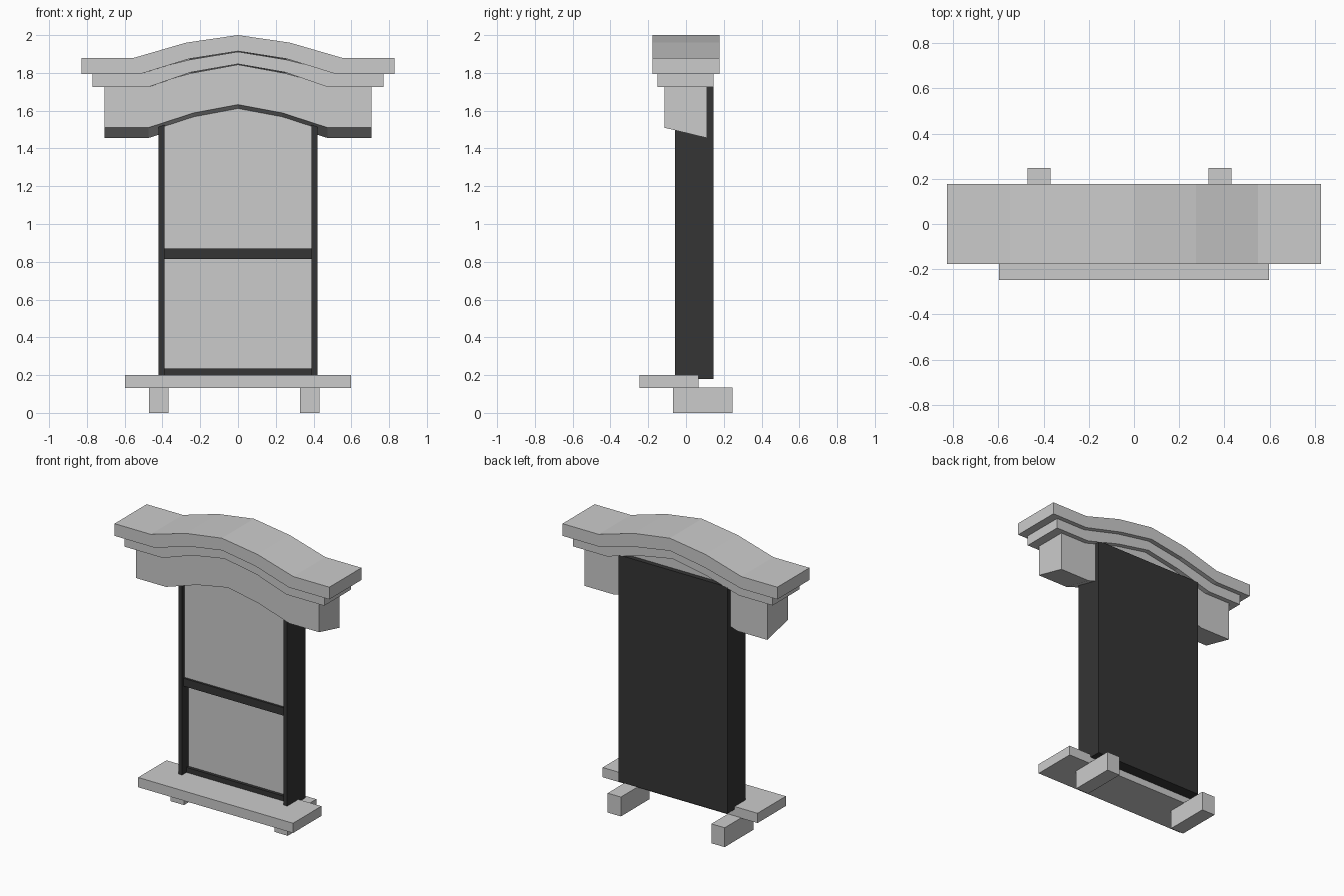
import bpy

if "Cube" in bpy.data.objects:
    bpy.data.objects.remove(bpy.data.objects["Cube"])


def paint(obj, mat):
    if mat:
        obj.data.materials.append(mat)
    return obj


def make(name, verts, faces, mat=None):
    mesh = bpy.data.meshes.new(name)
    mesh.from_pydata(verts, [], faces)
    mesh.update()
    obj = bpy.data.objects.new(name, mesh)
    bpy.context.collection.objects.link(obj)
    return paint(obj, mat)


def box(name, x, y, z, mat=None):
    v = [(a, b, c) for a in x for b in y for c in z]
    f = [(0, 1, 3, 2), (4, 6, 7, 5), (0, 4, 5, 1), (2, 3, 7, 6), (0, 2, 6, 4), (1, 5, 7, 3)]
    return make(name, v, f, mat)


def mirrored(half):
    """Left half profile (ending at x = 0) continued to the right."""
    return half + [(-x, z) for x, z in reversed(half[:-1])]


def arched(name, y0, y1, top, low_front, low_back):
    """Arched moulding: common top profile, separate lower edges front and back."""
    top, lf, lb = mirrored(top), mirrored(low_front), mirrored(low_back)
    n = len(top)
    v = ([(x, y0, z) for x, z in top] + [(x, y1, z) for x, z in top]
         + [(x, y0, z) for x, z in lf] + [(x, y1, z) for x, z in lb])
    tf, tb, bf, bb = 0, n, 2 * n, 3 * n
    faces = [(bf, tf, tb, bb), (bf + n - 1, bb + n - 1, tb + n - 1, tf + n - 1)]
    for i in range(n - 1):
        j = i + 1
        faces += [(tf + i, tf + j, tb + j, tb + i), (bf + i, bb + i, bb + j, bf + j),
                  (bf + i, bf + j, tf + j, tf + i), (bb + i, tb + i, tb + j, bb + j)]
    return make(name, v, faces)


def material(name, g):
    m = bpy.data.materials.new(name)
    m.diffuse_color = (g, g, g, 1)
    m.use_nodes = True
    m.node_tree.nodes["Principled BSDF"].inputs["Base Color"].default_value = m.diffuse_color
    return m


dark = material("dark_frame", 0.035)
pane = material("pane_grey", 0.57)

# Arched head: cap, middle moulding, deep lintel with sloping underside
arched("head_cap", -0.177, 0.177,
       [(-0.828, 1.88), (-0.55, 1.88), (-0.275, 1.96), (0, 2.0)],
       [(-0.828, 1.795), (-0.515, 1.795), (-0.26, 1.874), (0, 1.915)],
       [(-0.828, 1.795), (-0.55, 1.795), (-0.26, 1.869), (0, 1.912)])
arched("head_moulding", -0.15, 0.145,
       [(-0.77, 1.795), (-0.545, 1.795), (-0.26, 1.869), (0, 1.912)],
       [(-0.77, 1.725), (-0.475, 1.725), (-0.25, 1.803), (0, 1.847)],
       [(-0.77, 1.725), (-0.51, 1.725), (-0.25, 1.798), (0, 1.844)])
arched("lintel", -0.115, 0.112,
       [(-0.706, 1.725), (-0.505, 1.725), (-0.25, 1.798), (0, 1.844)],
       [(-0.706, 1.51), (-0.475, 1.51), (-0.235, 1.588), (0, 1.632)],
       [(-0.706, 1.455), (-0.475, 1.455), (-0.235, 1.533), (0, 1.577)])

# Window frame: backing, stiles, rails
ztop = 1.76
box("frame_back", (-0.42, 0.42), (0.03, 0.145), (0.18, ztop), dark)
for side, s in (("left", -1), ("right", 1)):
    box("frame_stile_" + side, sorted((s * 0.42, s * 0.39)), (-0.058, 0.03), (0.18, ztop), dark)
box("frame_bottom_rail", (-0.39, 0.39), (-0.01, 0.03), (0.18, 0.235), dark)
box("frame_meeting_rail", (-0.39, 0.39), (-0.045, 0.03), (0.815, 0.87), dark)

# Panes, the upper one set further forward
box("upper_pane", (-0.39, 0.39), (-0.03, 0.03), (0.87, 1.72), pane)
box("lower_pane", (-0.39, 0.39), (0.012, 0.03), (0.235, 0.815), pane)

# Sill and the two supports below it
box("sill", (-0.597, 0.597), (-0.247, 0.065), (0.132, 0.2))
for side, x in (("left", -0.42), ("right", 0.38)):
    box("sill_bracket_" + side, (x - 0.051, x + 0.051), (-0.068, 0.247), (0, 0.135))
